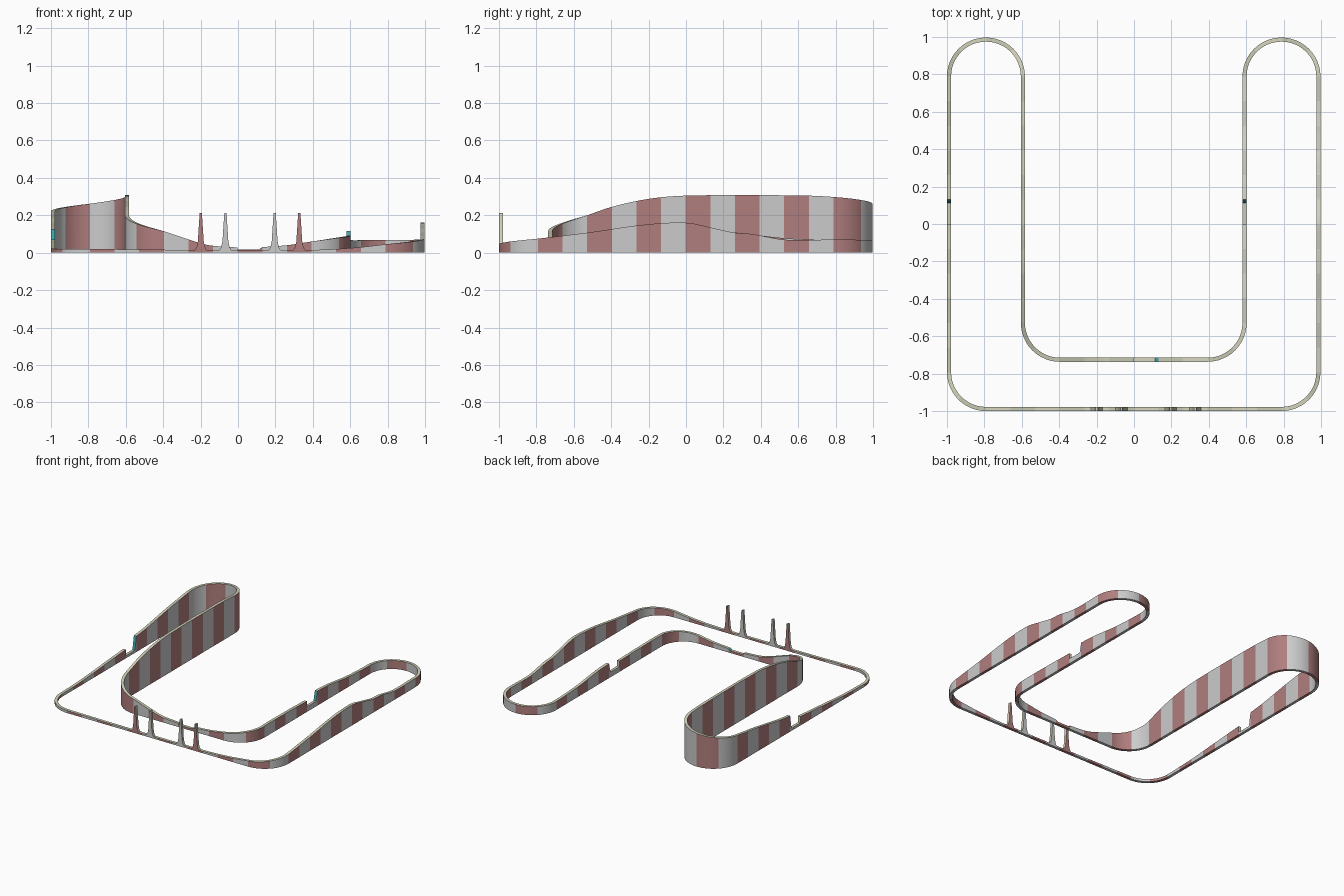
import bpy, bmesh, math
from mathutils import Vector

if "Cube" in bpy.data.objects:
    bpy.data.objects.remove(bpy.data.objects["Cube"])

W = 0.011                 # half track width
R = 0.1975                # turn radius of the centre line
T = R * 2 / 3             # length of one straight tile
SUB = 6                   # slices per tile
TEAL_T = 0.13             # length of the steep jump face, in tiles


def material(name, rgb):
    m = bpy.data.materials.new(name)
    m.diffuse_color = (*rgb, 1)
    m.use_nodes = True
    m.node_tree.nodes["Principled BSDF"].inputs["Base Color"].default_value = m.diffuse_color
    return m


MATS = [material("wall_red", (0.44, 0.21, 0.21)),
        material("wall_grey", (0.72, 0.72, 0.72)),
        material("road_light", (0.68, 0.68, 0.52)),
        material("road_dark", (0.58, 0.58, 0.45)),
        material("jump_face_teal", (0.05, 0.4, 0.42))]

# Track layout: (number of tiles, turn direction), each turn tile is 45 degrees
LAYOUT = [(12, 0), (2, 1), (12, 0), (4, 1), (10, 0), (2, -1),
          (6, 0), (2, -1), (10, 0), (4, 1), (12, 0), (2, 1)]

# Height of the road along the track: (tile position, z) between the jumps
RUNS = [
    [(-8, .07), (-6, .05), (-4, .03), (-2, .022), (0, .02), (4, .015), (9, .015),
     (10, .02), (11, .03), (12, .045), (14, .075), (16, .107), (18, .145),
     (19.3, .16), (20.2, .158), (21, .135), (22, .107), (22.7, .1), (24, .07),
     (26, .07), (30, .067), (32, .078), (34, .108), (35, .115)],
    [(36, .085), (38, .09), (40, .09), (41, .08), (42, .06), (43, .04), (44, .03)],
    [(45, .028), (46, .037), (46.5, .05), (48, .115), (49, .155), (50, .2),
     (51, .245), (52.5, .288), (54, .305), (58, .307), (60, .298), (62, .262),
     (64, .222), (66, .185), (68, .14), (69, .125)],
]
FLOORS = [.04, .018, .02]   # gap floor after each run


def path(t):
    """Centre point and outward normal at tile position t."""
    t %= 78
    p, a = Vector((-0.7915, -0.989)), 0.0
    for n, turn in LAYOUT:
        k = min(t, n)
        d = Vector((math.cos(a), math.sin(a)))
        if turn == 0:
            p = p + d * T * k
        else:
            left = Vector((-d.y, d.x)) * turn
            s = k * math.pi / 4
            p = p + d * R * math.sin(s) + left * R * (1 - math.cos(s))
            a += turn * s
        t -= k
        if t <= 0 and k < n:
            break
    return p, Vector((math.sin(a), -math.cos(a)))


def slope(k, i):
    a, b = k[max(i - 1, 0)], k[min(i + 1, len(k) - 1)]
    return (b[1] - a[1]) / (b[0] - a[0])


def height(k, t):
    """Smooth curve through the height points."""
    i = max(j for j in range(len(k) - 1) if k[j][0] <= t + 1e-9)
    (t0, z0), (t1, z1) = k[i], k[i + 1]
    h = t1 - t0
    u = (t - t0) / h
    return (z0 * (2*u**3 - 3*u*u + 1) + slope(k, i) * h * (u**3 - 2*u*u + u)
            + z1 * (3*u*u - 2*u**3) + slope(k, i + 1) * h * (u**3 - u*u))


# Stations along the whole loop: (t, z)
stations = []
for run, floor in zip(RUNS, FLOORS):
    a, b = run[0][0], run[-1][0]
    for i in range((b - a) * SUB + 1):
        t = a + i / SUB
        stations.append((t, height(run, t)))
    stations += [(b + TEAL_T, floor), (b + 0.5, floor), (b + 1, floor)]
stations.append((70, RUNS[0][0][1]))


def finish(bm, name, merge=1e-5):
    bmesh.ops.remove_doubles(bm, verts=bm.verts, dist=merge)
    bmesh.ops.recalc_face_normals(bm, faces=bm.faces)
    me = bpy.data.meshes.new(name)
    bm.to_mesh(me)
    bm.free()
    for m in MATS:
        me.materials.append(m)
    ob = bpy.data.objects.new(name, me)
    bpy.context.collection.objects.link(ob)
    bpy.ops.object.select_all(action='DESELECT')
    ob.select_set(True)
    bpy.context.view_layer.objects.active = ob
    bpy.ops.object.shade_smooth_by_angle(angle=math.radians(25))
    return ob


def ribbon(name, pts):
    """Walled ribbon following the path at the given (t, z) stations."""
    bm = bmesh.new()

    def ring(t, z):
        p, n = path(t)
        o, i = p + n * W, p - n * W
        return [bm.verts.new(c) for c in ((o.x, o.y, 0), (i.x, i.y, 0),
                                          (i.x, i.y, z), (o.x, o.y, z))]
    rings = [ring(t, z) for t, z in pts]
    for (t0, z0), (t1, z1), a, b in zip(pts, pts[1:], rings, rings[1:]):
        odd = math.floor((t0 + t1) / 2) % 2
        steep = z0 - z1 > 0.008 and abs(t1 - t0 - TEAL_T) < 1e-6
        for j in range(4):
            if t1 - t0 < 1e-6 and j != 2:
                continue            # vertical step has only its front face
            k = (j + 1) % 4
            f = bm.faces.new((a[j], b[j], b[k], a[k]))
            f.material_index = odd if j != 2 else (4 if steep else 2 + odd)
    return finish(bm, name)


ribbon("track", stations)

# Tall spikes standing on the front straight
SPIKE = [(-.24, .014), (-.17, .03), (-.12, .06), (-.045, .212),
         (.045, .212), (.12, .06), (.17, .03), (.24, .014)]
for c in (4.5, 5.5, 7.5, 8.5):
    ribbon("spike", [(c + dt, z) for dt, z in SPIKE])
